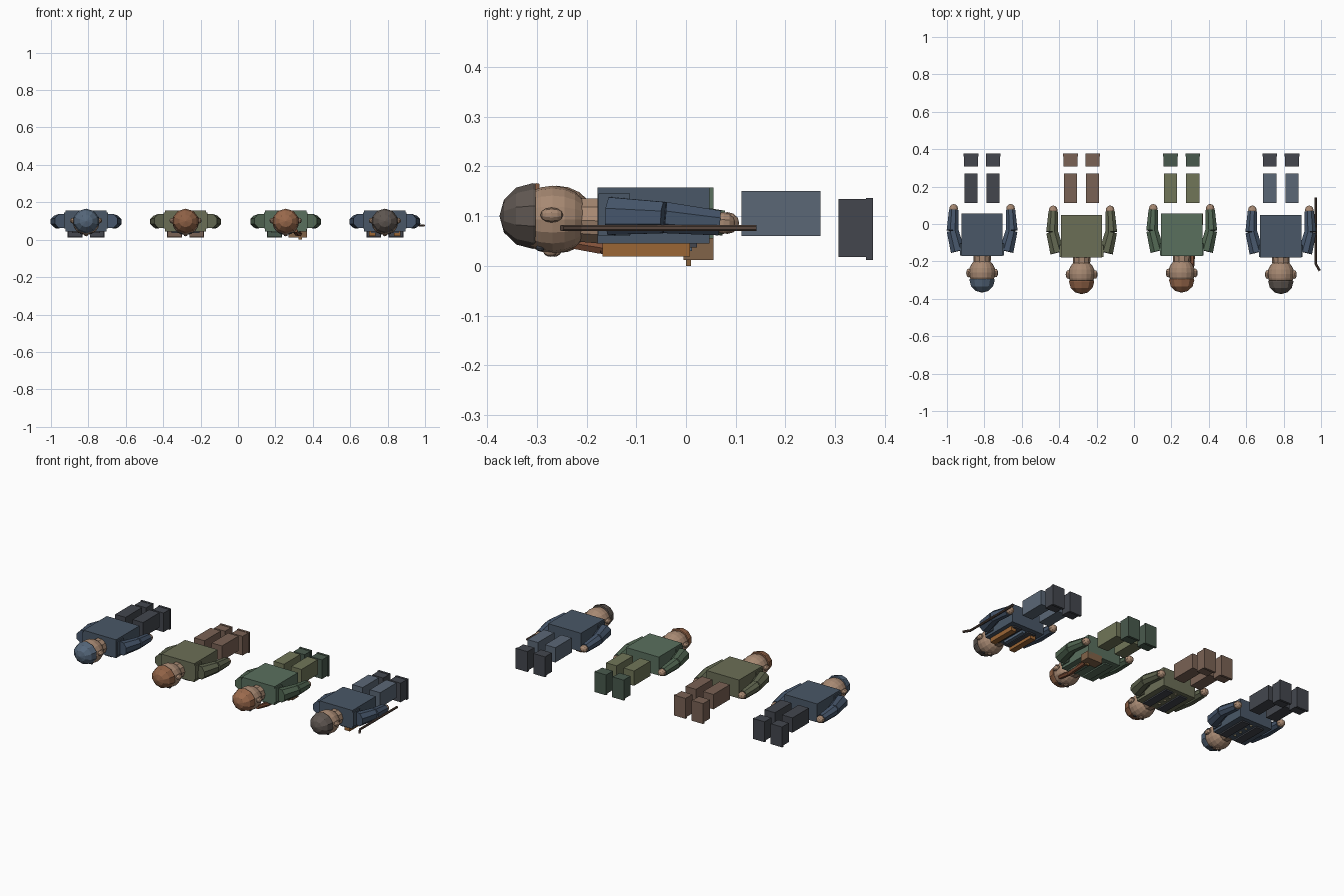
import bpy, bmesh, math
from mathutils import Vector, Matrix

if "Cube" in bpy.data.objects:
    bpy.data.objects.remove(bpy.data.objects["Cube"])

MATS = {}

def mat(hexcol):
    if hexcol not in MATS:
        m = bpy.data.materials.new("colour_" + hexcol)
        c = [(int(hexcol[i:i + 2], 16) / 255) ** 2.2 for i in (0, 2, 4)]
        m.diffuse_color = (*c, 1)
        m.use_nodes = True
        m.node_tree.nodes["Principled BSDF"].inputs["Base Color"].default_value = m.diffuse_color
        MATS[hexcol] = m
    return MATS[hexcol]

def finish(bm, name, col):
    me = bpy.data.meshes.new(name)
    bm.to_mesh(me)
    bm.free()
    ob = bpy.data.objects.new(name, me)
    bpy.context.collection.objects.link(ob)
    me.materials.append(mat(col))
    return ob

def box(name, x0, x1, y0, y1, z0, z1, col):
    bm = bmesh.new()
    m = Matrix.Translation(((x0 + x1) / 2, (y0 + y1) / 2, (z0 + z1) / 2)) @ \
        Matrix.Diagonal((abs(x1 - x0), y1 - y0, z1 - z0, 1))
    bmesh.ops.create_cube(bm, size=1, matrix=m)
    return finish(bm, name, col)

def ball(name, c, r, col, u=12, v=8, cut=None):
    bm = bmesh.new()
    m = Matrix.Translation(c) @ Matrix.Diagonal((*r, 1)) @ Matrix.Rotation(math.pi / 2, 4, 'X')
    bmesh.ops.create_uvsphere(bm, u_segments=u, v_segments=v, radius=1, matrix=m)
    if cut is not None:
        g = bm.verts[:] + bm.edges[:] + bm.faces[:]
        bmesh.ops.bisect_plane(bm, geom=g, plane_co=(0, cut, 0), plane_no=(0, 1, 0), clear_outer=True)
        bmesh.ops.holes_fill(bm, edges=[e for e in bm.edges if e.is_boundary])
    return finish(bm, name, col)

def limb(name, a, b, r0, r1, col, sides=8, flat=1.0):
    # tapered prism from a to b, r0 at a and r1 at b
    a, b = Vector(a), Vector(b)
    bm = bmesh.new()
    m = Matrix.Translation((a + b) / 2) @ Matrix.Diagonal((1, 1, flat, 1)) @ \
        (b - a).to_track_quat('Z', 'Y').to_matrix().to_4x4() @ \
        Matrix.Rotation(math.pi / sides, 4, 'Z')
    bmesh.ops.create_cone(bm, cap_ends=True, segments=sides, radius1=r0, radius2=r1,
                          depth=(b - a).length, matrix=m)
    return finish(bm, name, col)

SKIN, DARK = "A68872", "45484F"

def figure(n, cx, dy, coat, arm, trousers, shoes, hair):
    # torso, yoke and neck
    box(f"torso_{n}", cx - .11, cx + .11, dy - .17, dy + .055, .045, .157, coat)
    box(f"shoulder_yoke_{n}", cx - .117, cx + .117, dy - .168, dy - .105, .06, .145, coat)
    limb(f"neck_{n}", (cx, dy - .16, .09), (cx, dy - .215, .092), .048, .045, SKIN, 10)
    # head, face and hair
    ball(f"head_{n}", (cx, dy - .26, .093), (.071, .077, .068), SKIN, 16, 10)
    ball(f"hair_{n}", (cx, dy - .30, .100), (.071, .067, .066), hair, 10, 6, dy - .295)
    ball(f"nose_{n}", (cx, dy - .265, .029), (.012, .014, .011), SKIN, 8, 6)
    for s in (-1, 1):
        ball(f"ear_{n}", (cx + s * .072, dy - .262, .102), (.014, .023, .015), SKIN, 10, 6)
        ball(f"eye_{n}", (cx + s * .026, dy - .285, .036), (.008, .009, .007), DARK, 8, 6)
        # arms
        sh, el, ha = (cx + s * .130, dy - .145, .1), (cx + s * .158, dy - .035, .097), (cx + s * .152, dy + .075, .086)
        limb(f"upper_arm_{n}", sh, el, .041, .034, arm, 8, 1.0).scale = (1, 1, 1)
        limb(f"forearm_{n}", el, ha, .034, .027, arm)
        ball(f"hand_{n}", (cx + s * .152, dy + .083, .086), (.024, .024, .022), SKIN, 10, 6)
        # legs and shoes
        box(f"leg_{n}", cx + s * .024, cx + s * .094, .112, .27, .06, .15, trousers)
        box(f"shoe_{n}", cx + s * .022, cx + s * .096, .307, .364, .018, .134, shoes)
        box(f"sole_{n}", cx + s * .020, cx + s * .099, .362, .376, .012, .136, shoes)
        # jacket front panel
        box(f"lapel_{n}", cx + s * .025, cx + s * .075, dy - .16, dy + .03, .037, .046, DARK if n != 3 else coat)

figure(1, -.812, 0, "4B5867", "47566A", DARK, DARK, "56677A")
figure(2, -.280, -.008, "6B6E57", "606550", "796255", "796255", "8F6248")
figure(3, .255, 0, "5A6F5E", "526653", "707559", "4A5A4E", "9A6A4E")
figure(4, .785, -.008, "4B5867", "47566A", "5B6775", DARK, "5F5752")

# buttons on the first two jackets
for n, cx in ((1, -.812), (2, -.280)):
    for i in range(4):
        ball(f"button_{n}", (cx, -.12 + i * .045, .043), (.008, .008, .006), "B0A585", 8, 6)

# satchel with strap and buckle
box("satchel", .27, .37, -.005, .055, .012, .056, "80634A")
box("satchel_buckle", .323, .343, .0, .010, .0, .014, "8A6540")
limb("satchel_strap", (.33, .02, .03), (.312, -.17, .036), .014, .014, "80523C", 6)
limb("satchel_strap_end", (.312, -.17, .036), (.308, -.255, .05), .014, .012, "80523C", 6)

# vest strips of the fourth figure
for s in (-1, 1):
    box("vest_strip", .785 + s * .05, .785 + s * .085, -.168, .008, .019, .046, "9A6638")
box("neck_tie", .773, .797, -.14, .012, .030, .046, "56677A")

# walking stick with bent handle
limb("stick_shaft", (.971, .142, .076), (.971, -.215, .076), .007, .007, "5A4A42", 8)
limb("stick_handle", (.971, -.212, .076), (.993, -.25, .076), .007, .007, "5A4A42", 8)
